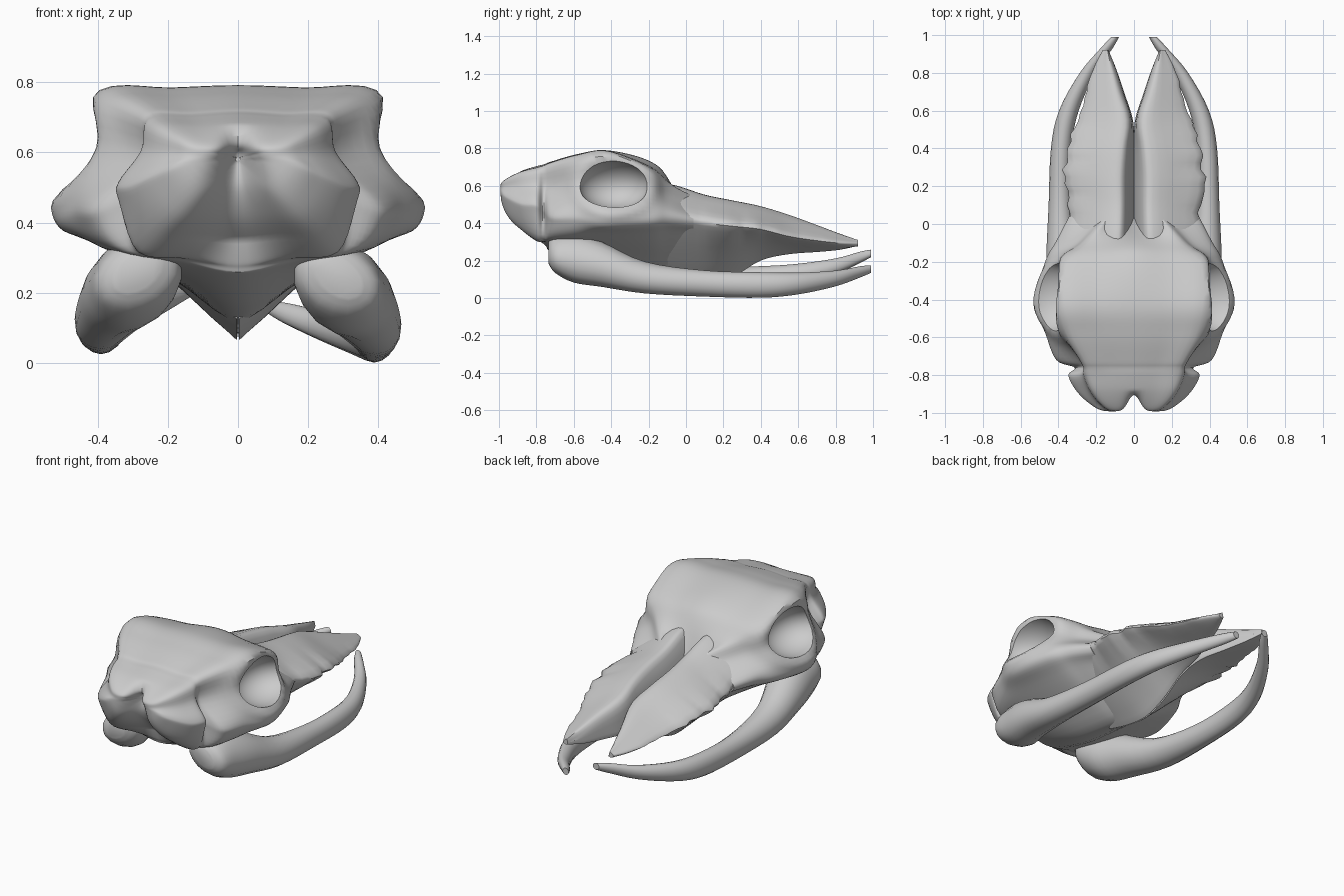
import bpy, bmesh, math, random
from mathutils import Vector

if "Cube" in bpy.data.objects:
    bpy.data.objects.remove(bpy.data.objects["Cube"])

random.seed(4)


def spline(pts, steps, closed=False):
    """Catmull-Rom refinement of a list of vectors."""
    n, out = len(pts), []
    for i in range(n if closed else n - 1):
        def get(k):
            return pts[k % n] if closed else pts[max(0, min(n - 1, k))]
        a, b, c, d = get(i - 1), get(i), get(i + 1), get(i + 2)
        for s in range(steps):
            t = s / steps
            out.append(0.5 * (2 * b + (c - a) * t + (2 * a - 5 * b + 4 * c - d) * t * t
                              + (3 * b - a - 3 * c + d) * t ** 3))
    if not closed:
        out.append(pts[-1])
    return out


def loft(name, rings, along=4, around=3, tweak=None):
    """Smooth skin through rings of control points."""
    rings = [spline([Vector(p) for p in r], around, True) for r in rings]
    cols = [spline(list(c), along) for c in zip(*rings)]
    n, m = len(cols), len(cols[0])
    bm = bmesh.new()
    grid = []
    for j in range(m):
        k = random.uniform(-1, 1)
        grid.append([bm.verts.new(tweak(c[j].copy(), k) if tweak else c[j]) for c in cols])
    for a, b in zip(grid, grid[1:]):
        for i in range(n):
            bm.faces.new((a[i], a[(i + 1) % n], b[(i + 1) % n], b[i]))
    bm.faces.new(grid[0])
    bm.faces.new(grid[-1])
    bmesh.ops.recalc_face_normals(bm, faces=bm.faces)
    me = bpy.data.meshes.new(name)
    bm.to_mesh(me)
    bm.free()
    ob = bpy.data.objects.new(name, me)
    bpy.context.collection.objects.link(ob)
    return ob


def select(ob):
    bpy.ops.object.select_all(action='DESELECT')
    ob.select_set(True)
    bpy.context.view_layer.objects.active = ob


def smooth(ob, angle=40):
    select(ob)
    bpy.ops.object.shade_smooth_by_angle(angle=math.radians(angle))


# Cranium: y, top z, roof half width, roof edge z, widest x, its z, base x, base z, keel z
cranium_rows = [
    (-0.985, .585, .005, .585, .007, .58, .005, .575, .575),
    (-0.99, .615, .11, .61, .15, .56, .10, .50, .50),
    (-0.95, .645, .17, .64, .23, .53, .17, .43, .42),
    (-0.88, .68, .22, .67, .30, .50, .23, .37, .35),
    (-0.80, .705, .25, .69, .34, .49, .28, .32, .29),
    (-0.76, .715, .26, .70, .31, .46, .29, .32, .27),
    (-0.72, .73, .28, .715, .40, .43, .34, .32, .25),
    (-0.58, .77, .355, .755, .46, .435, .39, .33, .20),
    (-0.42, .79, .38, .775, .51, .425, .40, .34, .16),
    (-0.20, .735, .36, .69, .46, .43, .36, .34, .13),
    (-0.09, .63, .25, .61, .40, .43, .32, .35, .12),
    (0.04, .34, .13, .545, .33, .41, .25, .34, .12),
]
rings = []
for y, zt, xr, zr, xm, zm, xb, zb, zk in cranium_rows:
    w = .04 * xm / .53
    # the temple is pinched in behind the sockets
    f = .05 if -.77 < y < -.65 else .3
    half = [(xr * .5, (zt + zr) / 2), (xr, zr), (xr + f * (xm - xr), zr * .5 + (zm + w) * .5),
            (xm, zm + w), (xm, zm - w), (xb, zb), (xb * .5, (zb + zk) / 2)]
    rings.append([(0, y, zt)] + [(x, y, z) for x, z in half] + [(0, y, zk)]
                 + [(-x, y, z) for x, z in reversed(half)])


def sculpt(p, k):
    # notch between the two rear lobes, wider towards the base
    w = .04 + .3 * max(0, .6 - p.z)
    fade = max(0, min(1, (-.74 - p.y) / .14)) * max(0, min(1, (.68 - p.z) / .08))
    p.y += .11 * fade * math.exp(-(p.x / w) ** 2)
    # raised lip round each socket
    e = math.hypot((p.y + .385) / .195, (p.z - .61) / .145)
    if abs(p.x) > .33 and p.z > .4:
        p.x += math.copysign(.018, p.x) * math.exp(-((e - 1.08) / .22) ** 2)
    return p


cranium = loft("cranium", rings, 6, 5, tweak=sculpt)

# Eye sockets carved into both sides
for s in (1, -1):
    bpy.ops.mesh.primitive_uv_sphere_add(segments=32, ring_count=20, location=(s * .46, -.385, .61))
    cutter = bpy.context.object
    cutter.name = "socket_cutter"
    cutter.scale = (.18, .19, .132)
    cutter.rotation_euler = (0, -s * .2, 0)
    cutter.hide_render = True
    mod = cranium.modifiers.new("socket", 'BOOLEAN')
    mod.operation, mod.solver, mod.object = 'DIFFERENCE', 'EXACT', cutter
    select(cranium)
    bpy.ops.object.modifier_apply(modifier=mod.name)
    bpy.data.objects.remove(cutter)
smooth(cranium)

# Upper snout halves: y, inner x, crest z, outer x, outer z, keel x, keel z, groove floor z
snout_rows = [
    (-0.20, .06, .62, .34, .48, .0, .15, .42),
    (-0.06, .05, .60, .35, .45, .0, .11, .37),
    (0.10, .045, .55, .345, .42, .0, .09, .33),
    (0.25, .045, .52, .365, .40, .0, .13, .31),
    (0.40, .035, .49, .34, .38, .0, .21, .30),
    (0.55, .02, .445, .295, .34, .008, .24, .295),
    (0.70, .065, .39, .25, .315, .055, .25, .29),
    (0.82, .10, .345, .215, .30, .095, .26, .285),
    (0.92, .135, .31, .165, .295, .135, .28, .29),
]
for s, side in ((1, "right"), (-1, "left")):
    rings = []
    for y, xi, zi, xo, zo, xk, zk, zf in snout_rows:
        w = xo - xi
        rings.append([(xk, y, zf), (xi, y, zi - .03), (xi + .18 * w, y, zi),
                      (xi + .6 * w, y, .55 * zi + .45 * zo), (xo, y, zo),
                      (xo - .1 * w, y, zo - .15 * (zo - zk) - .01),
                      (xi + .45 * w, y, .45 * zo + .55 * zk - .01), (xk + .1 * w, y, zk), (xk, y, zk)])

    def jagged(p, k, s=s):
        # uneven outer margin
        p.x = s * max(0, p.x + k * .014 * max(0, min(1, (p.x - .2) / .12)))
        return p
    smooth(loft("snout_" + side, rings, 4, 3, tweak=jagged), 50)

# Lower jaws: y, x, z, half width, half height
jaw_rows = [
    (-0.735, .285, .245, .06, .06),
    (-0.70, .285, .235, .115, .10),
    (-0.60, .295, .215, .13, .132),
    (-0.45, .335, .18, .115, .12),
    (-0.22, .38, .11, .085, .085),
    (0.10, .39, .078, .062, .07),
    (0.40, .385, .070, .055, .068),
    (0.60, .345, .078, .052, .058),
    (0.80, .245, .105, .042, .042),
    (0.93, .145, .140, .032, .030),
    (0.99, .10, .155, .020, .020),
]
for s, side in ((1, "right"), (-1, "left")):
    rings = []
    for y, x, z, rx, rz in jaw_rows:
        lift = 0 if s > 0 else .015 + .07 * max(0, y) ** 1.5
        ring = []
        for j in range(8):
            u = 2 * math.pi * j / 8
            # the hinge end leans inwards at the top
            lean = -.04 * math.sin(u) * max(0, -y)
            ring.append((s * (x + rx * math.cos(u) + lean), y, z + rz * math.sin(u) + lift))
        rings.append(ring)
    smooth(loft("lower_jaw_" + side, rings, 4, 2))
